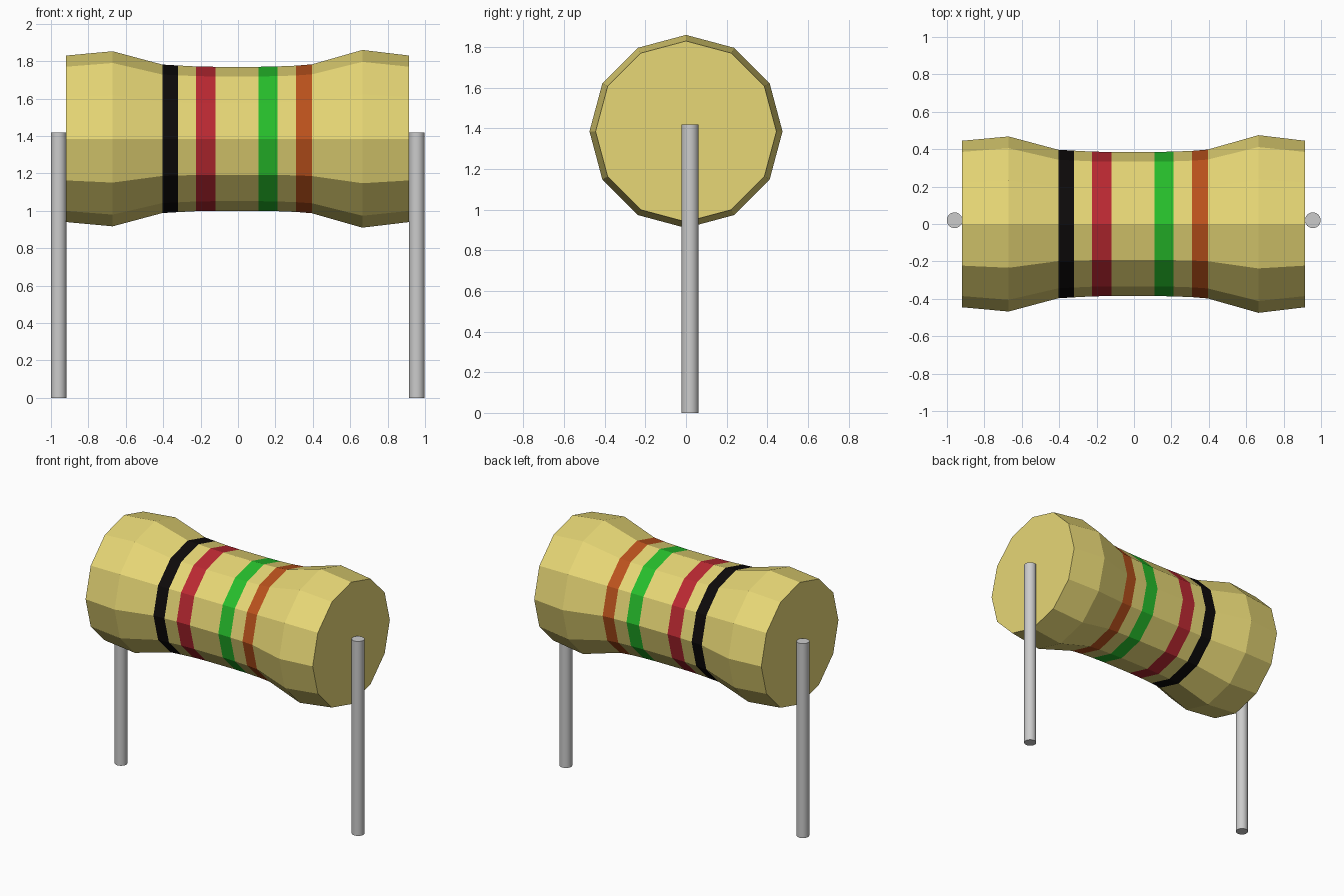
import bpy, bmesh
from math import sin, cos, pi

if "Cube" in bpy.data.objects:
    bpy.data.objects.remove(bpy.data.objects["Cube"])

SIDES = 12
AXIS_Z = 1.385


def material(name, rgb):
    m = bpy.data.materials.new(name)
    m.diffuse_color = (*rgb, 1)
    m.use_nodes = True
    m.node_tree.nodes["Principled BSDF"].inputs["Base Color"].default_value = m.diffuse_color
    return m


def finish(bm, name, mats=()):
    bmesh.ops.recalc_face_normals(bm, faces=bm.faces)
    mesh = bpy.data.meshes.new(name)
    bm.to_mesh(mesh)
    bm.free()
    for m in mats:
        mesh.materials.append(m)
    ob = bpy.data.objects.new(name, mesh)
    bpy.context.collection.objects.link(ob)
    return ob


mats = [material("body_yellow", (0.80, 0.68, 0.18)),
        material("band_black", (0.004, 0.003, 0.003)),
        material("band_red", (0.50, 0.022, 0.032)),
        material("band_green", (0.02, 0.52, 0.025)),
        material("band_orange", (0.50, 0.085, 0.012))]

# Resistor body: x, radius, material of the segment that follows
profile = [(-0.92, 0.445, 0), (-0.67, 0.468, 0), (-0.405, 0.397, 1),
           (-0.32, 0.392, 0), (-0.225, 0.387, 2), (-0.12, 0.385, 0),
           (0.11, 0.385, 3), (0.21, 0.387, 0), (0.31, 0.391, 4),
           (0.395, 0.398, 0), (0.665, 0.475, 0), (0.915, 0.445, 0)]

bm = bmesh.new()
rings = [[bm.verts.new((x, r * sin(2 * pi * i / SIDES),
                        AXIS_Z + r * cos(2 * pi * i / SIDES)))
          for i in range(SIDES)] for x, r, _ in profile]
for k in range(len(rings) - 1):
    a, b = rings[k], rings[k + 1]
    for i in range(SIDES):
        j = (i + 1) % SIDES
        bm.faces.new((a[i], a[j], b[j], b[i])).material_index = profile[k][2]
bm.faces.new(rings[0])
bm.faces.new(rings[-1])
finish(bm, "resistor_body", mats)

# Wire leads at both ends
for name, x in (("left_lead", -0.959), ("right_lead", 0.956)):
    bpy.ops.mesh.primitive_cylinder_add(vertices=32, radius=0.042, depth=1.42,
                                        location=(x, 0.02, 0.71))
    bpy.context.object.name = name
    bpy.ops.object.shade_smooth_by_angle()
